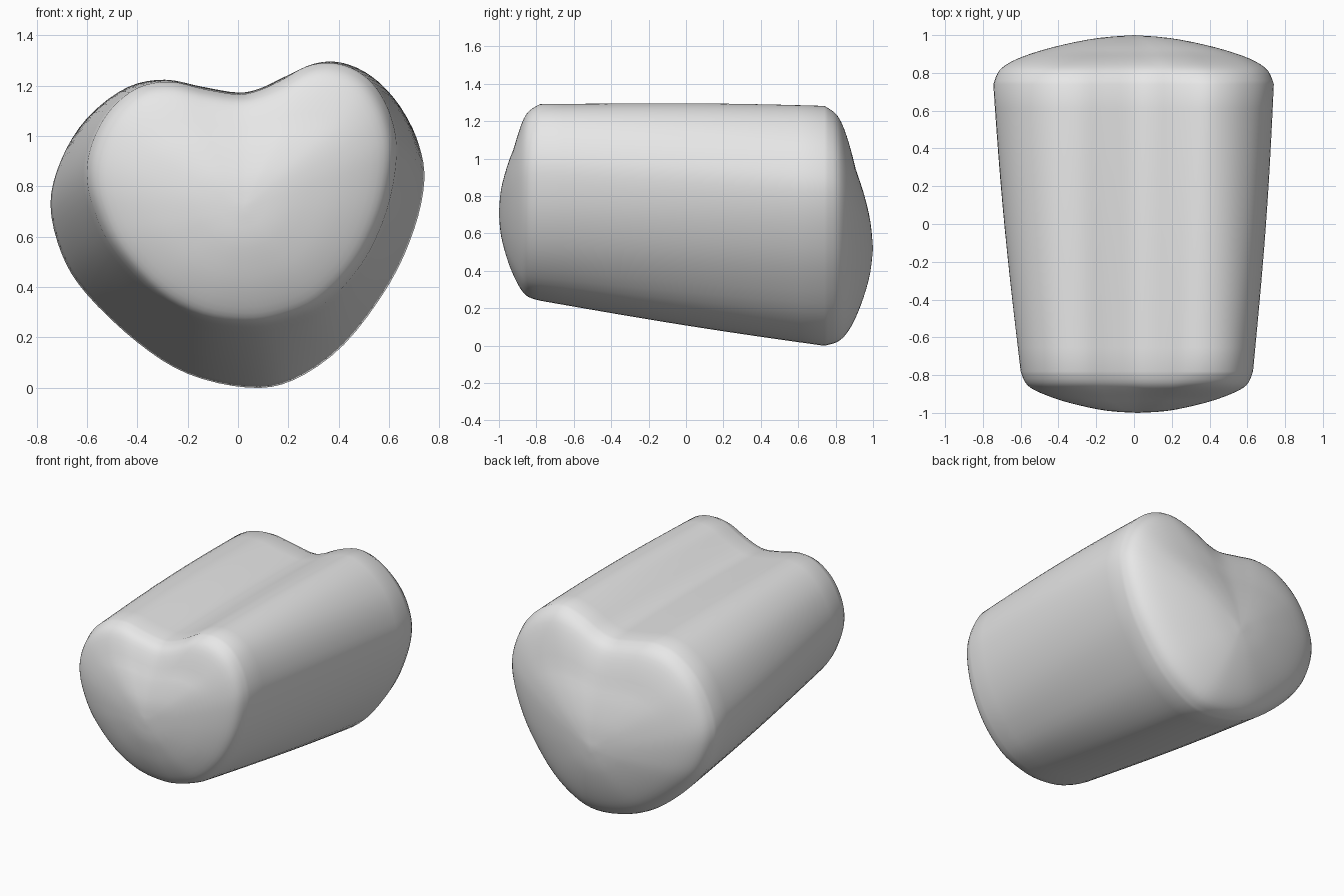
import bpy, bmesh, math
from mathutils import Vector

cube = bpy.data.objects.get("Cube")
if cube:
    bpy.data.objects.remove(cube, do_unlink=True)

# Plain grey material
grey = bpy.data.materials.new("light grey")
grey.use_nodes = True
colour = (0.8, 0.8, 0.8, 1)
grey.diffuse_color = colour
grey.node_tree.nodes["Principled BSDF"].inputs["Base Color"].default_value = colour

# Heart-shaped rims (x, z), matched point for point from the bottom tip round
BACK = [(.04, 0), (.22, .03), (.42, .17), (.60, .41), (.70, .63), (.74, .82),
        (.72, .96), (.66, 1.09), (.56, 1.20), (.45, 1.265), (.35, 1.28), (.22, 1.24),
        (.10, 1.18), (0, 1.16), (-.15, 1.185), (-.30, 1.21), (-.45, 1.18), (-.60, 1.07),
        (-.70, .91), (-.745, .73), (-.70, .53), (-.60, .37), (-.40, .18), (-.20, .055)]
FRONT = [(.03, .24), (.18, .26), (.34, .33), (.49, .49), (.59, .70), (.63, .92),
         (.61, 1.07), (.55, 1.19), (.47, 1.26), (.37, 1.29), (.27, 1.275), (.17, 1.22),
         (.08, 1.18), (0, 1.165), (-.13, 1.185), (-.27, 1.215), (-.40, 1.19), (-.51, 1.10),
         (-.58, .97), (-.60, .84), (-.57, .70), (-.49, .54), (-.33, .37), (-.15, .27)]

# Dome profiles: (scale of the rim, depth beyond the rim)
FRONT_DOME = [(1, 0), (.96, .06), (.88, .10), (.70, .145), (.50, .18), (.25, .21), (0, .22)]
BACK_DOME = [(1, 0), (.96, .07), (.87, .12), (.72, .165), (.50, .21), (.25, .245), (0, .26)]


def spline(points, steps, closed):
    """Smooth curve through the points."""
    p = [Vector(q) for q in points]
    n = len(p)
    out = []
    for i in range(n if closed else n - 1):
        if closed:
            a, b, c, d = (p[(i + k) % n] for k in (-1, 0, 1, 2))
        else:
            a, b, c, d = (p[min(max(i + k, 0), n - 1)] for k in (-1, 0, 1, 2))
        for s in range(steps):
            t = s / steps
            out.append(0.5 * (2 * b + (c - a) * t + (2 * a - 5 * b + 4 * c - d) * t * t
                              + (3 * b - a - 3 * c + d) * t ** 3))
    return out if closed else out + [p[-1]]


def dome_rings(rim, profile, centre, limit, y_rim, direction):
    """Shrinking rings whose notch fades towards the apex."""
    rings = []
    for s, depth in spline(profile, 3, False)[1:-1]:
        fade = min(1, (1 - s) / 0.3)
        ring = []
        for p in rim:
            r = p - centre
            z = r.y
            if z > 0:
                low = z / (1 + (z / limit) ** 4) ** 0.25
                z += (low - z) * fade
            ring.append((centre.x + r.x * s, y_rim + direction * depth, centre.y + z * s))
        rings.append(ring)
    return rings


back, front = spline(BACK, 4, True), spline(FRONT, 4, True)
back_centre, front_centre = Vector((0, .52)), Vector((.02, .71))
Y_BACK, Y_FRONT = .74, -.78

# Tapered side wall with a slight belly
wall = []
for i in range(13):
    t = i / 12
    swell = 1 + .018 * math.sin(math.pi * t)
    mid = front_centre.lerp(back_centre, t)
    ring = []
    for f, b in zip(front, back):
        q = mid + (f.lerp(b, t) - mid) * swell
        ring.append((q.x, Y_FRONT + (Y_BACK - Y_FRONT) * t, q.y))
    wall.append(ring)

front_cap = dome_rings(front, FRONT_DOME, front_centre, .55, Y_FRONT, -1)
back_cap = dome_rings(back, BACK_DOME, back_centre, .66, Y_BACK, 1)

# Bridge all rings and close both apexes
bm = bmesh.new()
rings = [[bm.verts.new(co) for co in r] for r in front_cap[::-1] + wall + back_cap]
n = len(back)
for r0, r1 in zip(rings, rings[1:]):
    for i in range(n):
        j = (i + 1) % n
        bm.faces.new((r0[i], r0[j], r1[j], r1[i]))
for ring, apex in ((rings[0], (.02, -1, .71)), (rings[-1], (0, 1, .52))):
    tip = bm.verts.new(apex)
    for i in range(n):
        bm.faces.new((ring[i], ring[(i + 1) % n], tip))
bmesh.ops.recalc_face_normals(bm, faces=bm.faces)
for f in bm.faces:
    f.smooth = True
mesh = bpy.data.meshes.new("heart_cushion")
bm.to_mesh(mesh)
bm.free()
mesh.materials.append(grey)
bpy.context.collection.objects.link(bpy.data.objects.new("heart_cushion", mesh))
